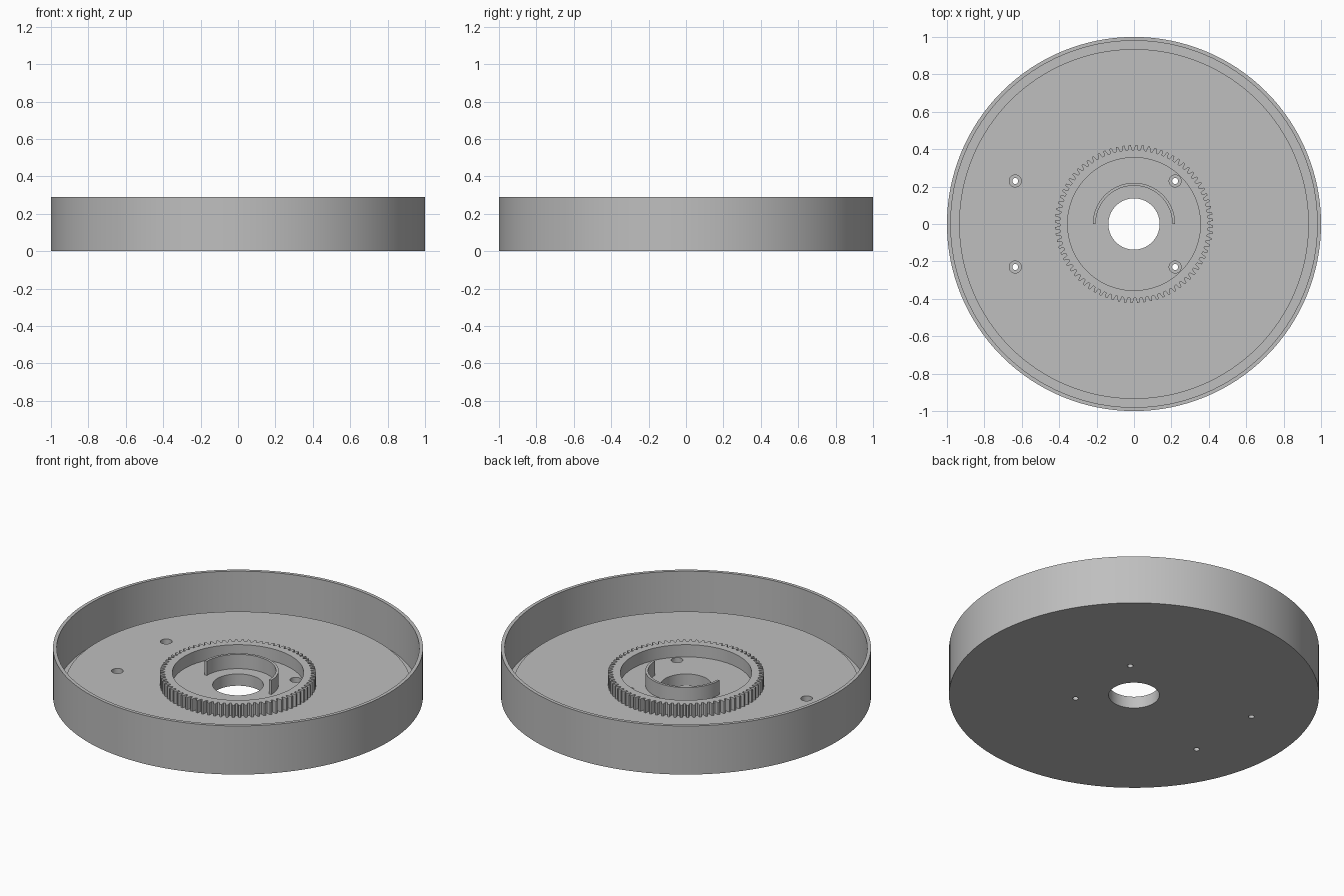
import bpy, bmesh, math
from mathutils import Matrix

cube = bpy.data.objects.get("Cube")
if cube:
    bpy.data.objects.remove(cube, do_unlink=True)

grey = bpy.data.materials.new("plain_grey")
grey.use_nodes = True
colour = (0.52, 0.52, 0.52, 1)
grey.diffuse_color = colour
grey.node_tree.nodes["Principled BSDF"].inputs["Base Color"].default_value = colour

FLOOR, GROOVE, RIM = 0.07, 0.03, 0.29


def finish(bm, name):
    bmesh.ops.recalc_face_normals(bm, faces=bm.faces)
    mesh = bpy.data.meshes.new(name)
    bm.to_mesh(mesh)
    bm.free()
    mesh.materials.append(grey)
    obj = bpy.data.objects.new(name, mesh)
    bpy.context.collection.objects.link(obj)
    return obj


def select(obj):
    bpy.ops.object.select_all(action="DESELECT")
    obj.select_set(True)
    bpy.context.view_layer.objects.active = obj


def sweep(name, profiles, closed=True):
    """Skin closed (x, y, z) sections, in a loop or with capped ends."""
    bm = bmesh.new()
    rings = [[bm.verts.new(p) for p in section] for section in profiles]
    n = len(rings[0])
    pairs = list(zip(rings, rings[1:] + rings[:1]))
    for a, b in pairs if closed else pairs[:-1]:
        for i in range(n):
            j = (i + 1) % n
            bm.faces.new((a[i], a[j], b[j], b[i]))
    if not closed:
        bm.faces.new(rings[0])
        bm.faces.new(rings[-1])
    return finish(bm, name)


def section(profile, angle):
    return [(r * math.cos(angle), r * math.sin(angle), z) for r, z in profile]


def box(inner, outer, low, high):
    return [(inner, low), (outer, low), (outer, high), (inner, high)]


# Tray: flat base with centre hole, perimeter groove and thin tall wall
tray_profile = [(0.137, 0), (1, 0), (1, RIM), (0.98, RIM), (0.98, GROOVE),
                (0.935, GROOVE), (0.935, FLOOR), (0.137, FLOOR)]
SEG = 128
tray = sweep("tray", [section(tray_profile, math.tau * i / SEG) for i in range(SEG)])


# Four counterbored screw holes through the base
def cut_holes(radius, low, high):
    bm = bmesh.new()
    for x in (-0.635, 0.22):
        for y in (-0.23, 0.23):
            bmesh.ops.create_cone(bm, cap_ends=True, segments=32, radius1=radius,
                                  radius2=radius, depth=high - low,
                                  matrix=Matrix.Translation((x, y, (low + high) / 2)))
    cutter = finish(bm, "hole_cutter")
    cutter.hide_render = True
    mod = tray.modifiers.new("holes", "BOOLEAN")
    mod.operation = "DIFFERENCE"
    mod.solver = "EXACT"
    mod.object = cutter
    select(tray)
    bpy.ops.object.modifier_apply(modifier=mod.name)
    bpy.data.objects.remove(cutter, do_unlink=True)


cut_holes(0.032, 0.035, 0.1)
cut_holes(0.016, -0.05, 0.1)

# Gear ring: each tooth is a root, rise, tip, fall pattern
TEETH = 76
gear_sections = []
for t in range(TEETH):
    for part, radius in ((0.0, 0.396), (0.3, 0.396), (0.5, 0.422), (0.8, 0.422)):
        angle = math.tau * (t + part) / TEETH
        gear_sections.append(section(box(0.355, radius, FLOOR - 0.01, 0.143), angle))
gear = sweep("gear_ring", gear_sections)

# Half-round collar behind the centre hole
collar_box = box(0.205, 0.22, FLOOR - 0.01, 0.155)
collar = sweep("half_collar",
               [section(collar_box, math.pi * i / 48) for i in range(49)], closed=False)

for obj in (tray, gear, collar):
    select(obj)
    bpy.ops.object.shade_smooth_by_angle(angle=math.radians(25))
